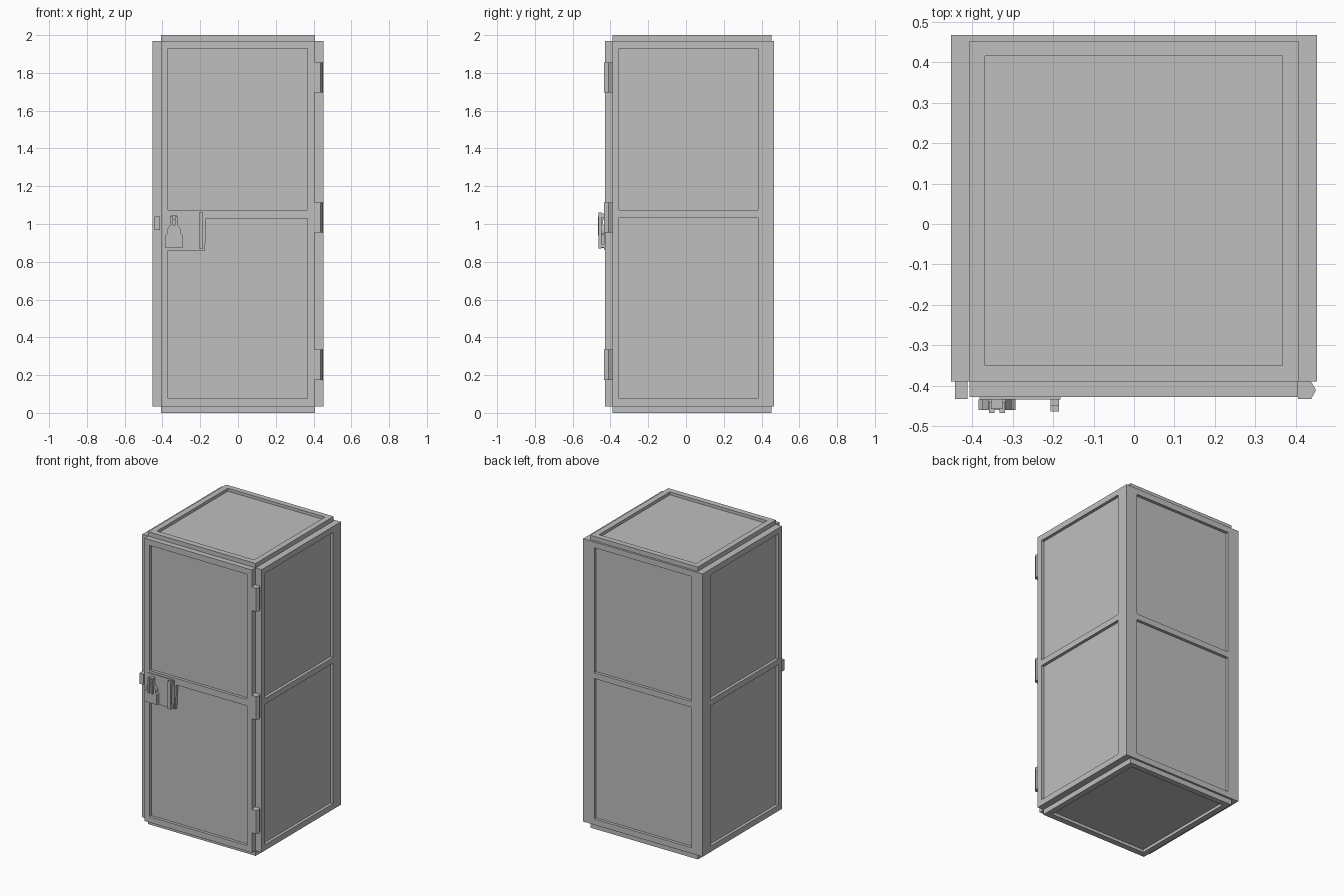
import bpy
import bmesh

cube = bpy.data.objects.get("Cube")
if cube:
    bpy.data.objects.remove(cube, do_unlink=True)

grey = bpy.data.materials.new("grey_metal")
grey.use_nodes = True
colour = (0.52, 0.52, 0.52, 1)
grey.diffuse_color = colour
grey.node_tree.nodes["Principled BSDF"].inputs["Base Color"].default_value = colour


def prism(name, outline, lo, hi, axis="z"):
    """Extrude a flat outline from lo to hi along y (outline in x, z), x or z."""
    place = {"z": lambda a, b, c: (a, b, c),
             "y": lambda a, b, c: (a, c, b),
             "x": lambda a, b, c: (c, a, b)}[axis]
    bm = bmesh.new()
    rings = [[bm.verts.new(place(a, b, c)) for a, b in outline] for c in (lo, hi)]
    bm.faces.new(rings[0])
    bm.faces.new(rings[1])
    n = len(outline)
    for i in range(n):
        j = (i + 1) % n
        bm.faces.new((rings[0][i], rings[0][j], rings[1][j], rings[1][i]))
    bmesh.ops.recalc_face_normals(bm, faces=bm.faces)
    mesh = bpy.data.meshes.new(name)
    bm.to_mesh(mesh)
    bm.free()
    mesh.materials.append(grey)
    obj = bpy.data.objects.new(name, mesh)
    bpy.context.collection.objects.link(obj)
    return obj


def rect(a0, a1, b0, b1):
    return [(a0, b0), (a1, b0), (a1, b1), (a0, b1)]


def box(name, x, y, z):
    return prism(name, rect(*x, *y), *z)


def carve(obj, cutters):
    """Sink recessed panels into a part, then discard the cutters."""
    for cutter in cutters:
        mod = obj.modifiers.new("recess", "BOOLEAN")
        mod.operation = "DIFFERENCE"
        mod.solver = "EXACT"
        mod.object = cutter
    deps = bpy.context.evaluated_depsgraph_get()
    mesh = bpy.data.meshes.new_from_object(obj.evaluated_get(deps))
    obj.modifiers.clear()
    obj.data = mesh
    for cutter in cutters:
        bpy.data.objects.remove(cutter, do_unlink=True)


DEPTH = 0.02
W, FRONT, BACK = 0.452, -0.39, 0.467
LOW, HIGH = 0.035, 1.97
PANELS = [(0.075, 1.035), (1.075, 1.93)]

# Cabinet body with two recessed panels on the sides and back
body = box("cabinet_body", (-W, W), (FRONT, BACK), (LOW, HIGH))
cuts = []
for z in PANELS:
    for s in (-1, 1):
        x = sorted((s * (W - DEPTH), s * (W + 0.1)))
        cuts.append(box("cutter", x, (-0.354, 0.382), z))
    cuts.append(box("cutter", (-0.37, 0.367), (BACK - DEPTH, BACK + 0.1), z))
carve(body, cuts)

# Top and bottom caps, each with a recessed panel
for name, z, cut in (("top_cap", (HIGH - 0.02, 2), (2 - DEPTH, 2.1)),
                     ("bottom_cap", (0, LOW + 0.02), (-0.1, DEPTH))):
    cap = box(name, (-0.407, 0.407), (FRONT, 0.453), z)
    carve(cap, [box("cutter", (-0.368, 0.367), (-0.35, 0.415), cut)])

# Door: upper panel is plain, lower panel steps around the lock
DOOR = -0.428
door = box("door", (-0.407, 0.405), (DOOR, FRONT), (LOW, HIGH))
lower = [(-0.37, 0.075), (0.367, 0.075), (0.367, 1.03),
         (-0.168, 1.03), (-0.175, 0.86), (-0.37, 0.86)]
carve(door, [prism("cutter", rect(-0.37, 0.367, *PANELS[1]), -0.6, DOOR + DEPTH, "y"),
             prism("cutter", lower, -0.6, DOOR + DEPTH, "y")])

# Hinges
hinge = [(0.405, FRONT), (0.438, FRONT), (0.45, -0.411), (0.438, -0.433), (0.405, -0.433)]
for label, z in (("lower", 0.255), ("middle", 1.035), ("upper", 1.775)):
    prism(label + "_hinge", hinge, z - 0.08, z + 0.08)

# Latch keeper beside the door
box("latch_keeper", (-0.443, -0.412), (-0.433, FRONT), (0.967, 1.04))

# Lock plate
box("lock_plate", (-0.382, -0.182), (-0.434, DOOR), (0.865, 1.06))

# Pull handle: two feet and a grip
for label, z in (("lower", 0.875), ("upper", 1.035)):
    box(label + "_handle_foot", (-0.207, -0.185), (-0.462, DOOR), (z, z + 0.02))
box("handle_grip", (-0.207, -0.185), (-0.464, -0.448), (0.87, 1.06))

# Padlock with sloping shoulders and a squared shackle
lock = [(-0.385, 0.872), (-0.293, 0.872), (-0.293, 0.942), (-0.303, 0.95),
        (-0.303, 0.972), (-0.318, 0.995), (-0.36, 0.995), (-0.375, 0.972),
        (-0.375, 0.95), (-0.385, 0.942)]
prism("padlock_body", lock, -0.46, -0.434, "y")
for label, x in (("right", -0.359), ("left", -0.333)):
    box(label + "_shackle_bar", (x, x + 0.014), (-0.467, -0.44), (0.94, 1.04))
box("shackle_top", (-0.354, -0.324), (-0.458, -0.434), (1.02, 1.045))
